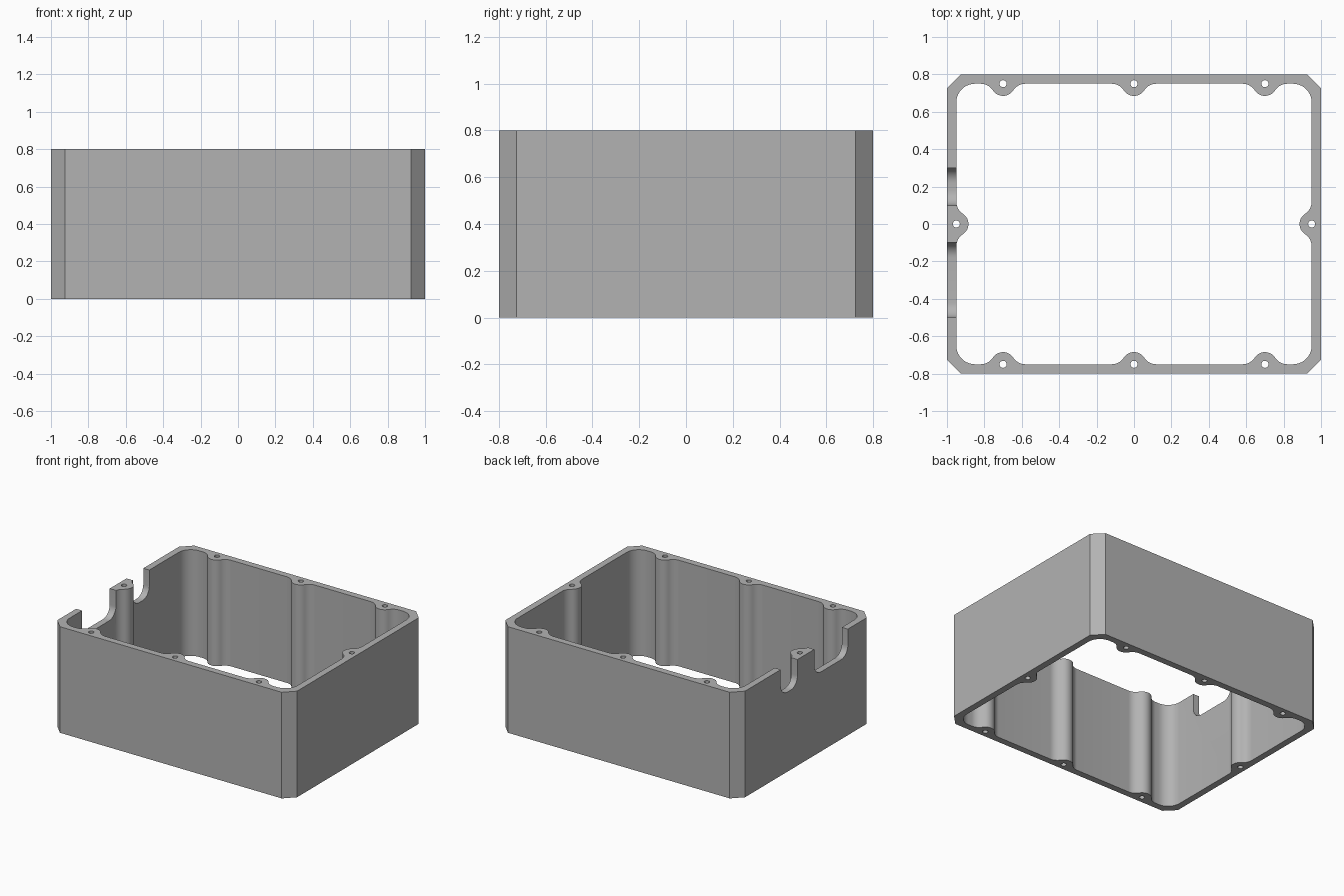
import bpy
import bmesh
from math import pi, sqrt, atan2, cos, sin
from mathutils import Vector, Matrix

if "Cube" in bpy.data.objects:
    bpy.data.objects.remove(bpy.data.objects["Cube"])

HALF_X, HALF_Y, HEIGHT = 1.0, 0.8, 0.8
WALL, CHAMFER, CORNER = 0.05, 0.075, 0.1
BOSS, FOOT, HOLE = 0.065, 0.078, 0.019
IN_X, IN_Y = HALF_X - WALL, HALF_Y - WALL
NOTCH_DEPTH, NOTCH_ROUND = 0.2, 0.08

grey = bpy.data.materials.new("grey plastic")
grey.use_nodes = True
grey.diffuse_color = (0.45, 0.45, 0.45, 1)
grey.node_tree.nodes["Principled BSDF"].inputs["Base Color"].default_value = grey.diffuse_color


def arc(cx, cy, r, a0, a1, n=10):
    return [Vector((cx + r * cos(a0 + (a1 - a0) * i / n),
                    cy + r * sin(a0 + (a1 - a0) * i / n))) for i in range(n + 1)]


def boss_bump(along):
    """Screw boss blended into a wall on y = 0, room on the +y side."""
    d = sqrt(BOSS ** 2 + 2 * BOSS * FOOT)
    a = atan2(FOOT, d)
    left = arc(along - d, FOOT, FOOT, -pi / 2, -a, 8)
    crown = arc(along, 0, BOSS, pi - a, a, 14)[1:-1]
    right = arc(along + d, FOOT, FOOT, pi + a, 1.5 * pi, 8)
    return left + crown + right


def inner_outline():
    """Four walls, each with its bosses and a rounded corner at its end."""
    points = []
    for side in range(4):
        length, away = (IN_X, IN_Y) if side % 2 == 0 else (IN_Y, IN_X)
        wall = []
        for along in ((-0.7, 0, 0.7) if side % 2 == 0 else (0,)):
            wall += boss_bump(along)
        wall += arc(length - CORNER, CORNER, CORNER, -pi / 2, 0)
        turn = Matrix.Rotation(side * pi / 2, 2)
        points += [turn @ (p - Vector((0, away))) for p in wall]
    return points


def prism(name, loops, depth, transform=Matrix.Identity(4)):
    """Fill flat outlines (inner loops become holes) and extrude them."""
    bm = bmesh.new()
    for loop in loops:
        vs = [bm.verts.new((p[0], p[1], 0)) for p in loop]
        for i, v in enumerate(vs):
            bm.edges.new((v, vs[(i + 1) % len(vs)]))
    bmesh.ops.triangle_fill(bm, edges=bm.edges[:], use_beauty=True, normal=(0, 0, 1))
    out = bmesh.ops.extrude_face_region(bm, geom=bm.faces[:], use_keep_orig=True)
    top = [g for g in out["geom"] if isinstance(g, bmesh.types.BMVert)]
    bmesh.ops.translate(bm, verts=top, vec=(0, 0, depth))
    bmesh.ops.recalc_face_normals(bm, faces=bm.faces[:])
    bm.transform(transform)
    mesh = bpy.data.meshes.new(name)
    bm.to_mesh(mesh)
    bm.free()
    mesh.materials.append(grey)
    ob = bpy.data.objects.new(name, mesh)
    bpy.context.collection.objects.link(ob)
    return ob


# Frame: chamfered outside, bossed inside, screw holes right through
cx, cy = HALF_X - CHAMFER, HALF_Y - CHAMFER
outer = [(cx, -HALF_Y), (HALF_X, -cy), (HALF_X, cy), (cx, HALF_Y),
         (-cx, HALF_Y), (-HALF_X, cy), (-HALF_X, -cy), (-cx, -HALF_Y)]
screws = [(x, y) for x in (-0.7, 0, 0.7) for y in (-IN_Y, IN_Y)]
screws += [(-IN_X, 0), (IN_X, 0)]
holes = [arc(x, y, HOLE, 0, 2 * pi, 20)[:-1] for x, y in screws]
frame = prism("box_frame", [outer, inner_outline()] + holes, HEIGHT)

# Two round-bottomed notches in the rim of the right wall
to_wall = Matrix(((0, 0, 1, -1.1), (1, 0, 0, 0), (0, 1, 0, 0), (0, 0, 0, 1)))
floor = HEIGHT - NOTCH_DEPTH + NOTCH_ROUND
for y0, y1 in ((-0.5, -0.1), (0.1, 0.3)):
    shape = [(y1, HEIGHT + 0.1), (y0, HEIGHT + 0.1)]
    shape += arc(y0 + NOTCH_ROUND, floor, NOTCH_ROUND, pi, 1.5 * pi)
    shape += arc(y1 - NOTCH_ROUND, floor, NOTCH_ROUND, 1.5 * pi, 2 * pi)
    cutter = prism("notch_cutter", [shape], 0.25, to_wall)
    cutter.hide_render = True
    mod = frame.modifiers.new("notch", "BOOLEAN")
    mod.operation = "DIFFERENCE"
    mod.solver = "EXACT"
    mod.object = cutter
    bpy.context.view_layer.objects.active = frame
    bpy.ops.object.modifier_apply(modifier=mod.name)
    bpy.data.objects.remove(cutter)

# Smooth the curved walls, keep the rims crisp
bpy.ops.object.select_all(action="DESELECT")
frame.select_set(True)
bpy.context.view_layer.objects.active = frame
bpy.ops.object.shade_smooth_by_angle(angle=pi / 6)
